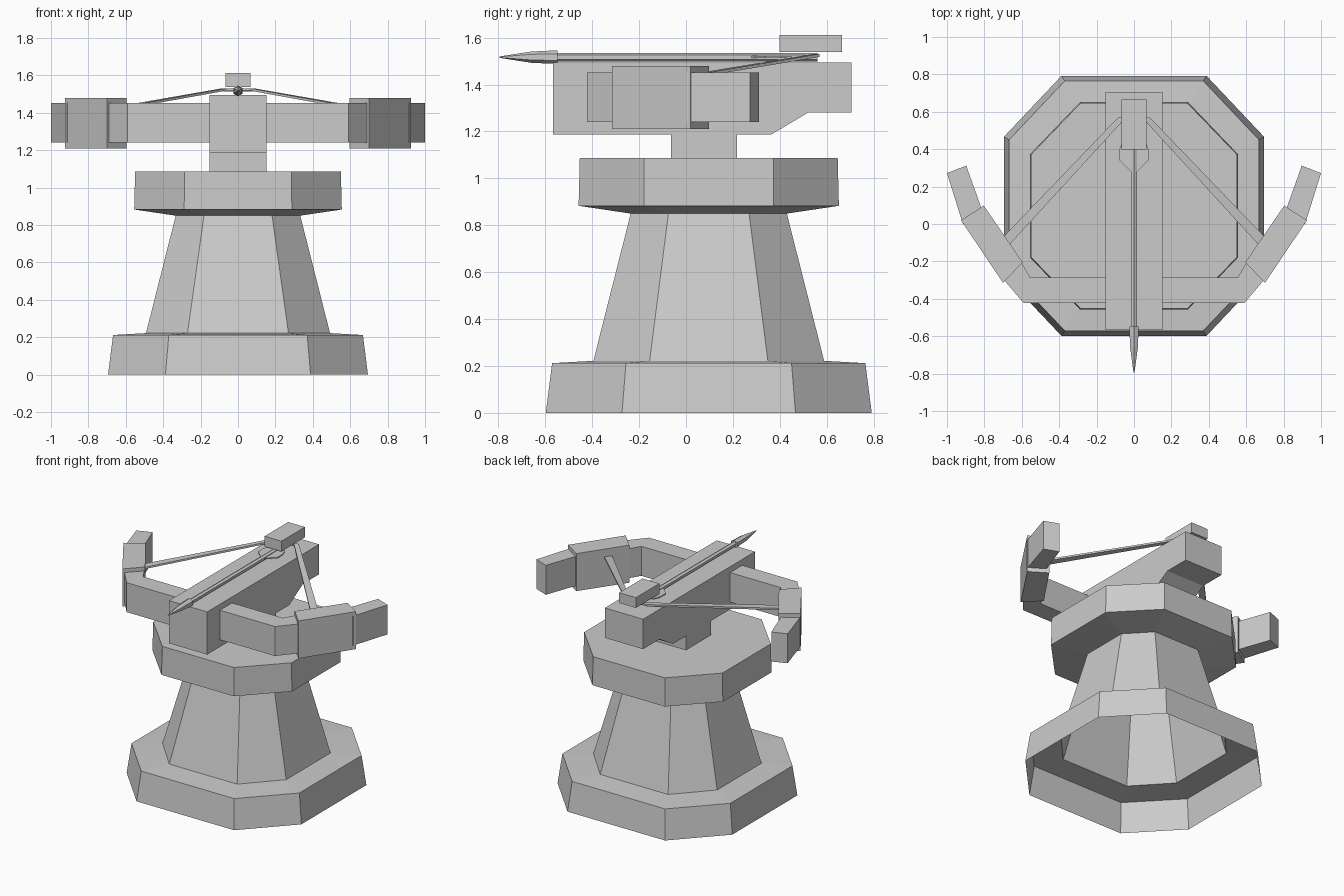
import bpy, bmesh, math
from mathutils import Vector

if "Cube" in bpy.data.objects:
    bpy.data.objects.remove(bpy.data.objects["Cube"])

grey = bpy.data.materials.new("stone grey")
grey.diffuse_color = (0.6, 0.6, 0.6, 1)
grey.use_nodes = True
grey.node_tree.nodes["Principled BSDF"].inputs["Base Color"].default_value = grey.diffuse_color


def finish(name, bm):
    bmesh.ops.recalc_face_normals(bm, faces=bm.faces)
    mesh = bpy.data.meshes.new(name)
    bm.to_mesh(mesh)
    bm.free()
    mesh.materials.append(grey)
    obj = bpy.data.objects.new(name, mesh)
    bpy.context.collection.objects.link(obj)
    return obj


def prism(name, outline, lo, hi, axis="z", side=1):
    """Extrude a 2D outline: along z from (x, y), or along x from (y, z)."""
    bm = bmesh.new()
    place = (lambda p, h: (p[0] * side, p[1], h)) if axis == "z" else (lambda p, h: (h, p[0], p[1]))
    a = [bm.verts.new(place(p, lo)) for p in outline]
    b = [bm.verts.new(place(p, hi)) for p in outline]
    bm.faces.new(a)
    bm.faces.new(b)
    for i in range(len(a)):
        j = (i + 1) % len(a)
        bm.faces.new((a[i], a[j], b[j], b[i]))
    return finish(name, bm)


def box(name, x, y0, y1, z0, z1):
    return prism(name, [(-x, y0), (x, y0), (x, y1), (-x, y1)], z0, z1)


def loft(name, rings, caps):
    """Skin a list of point rings; caps lists the ring indices to close."""
    bm = bmesh.new()
    rows = [[bm.verts.new(p) for p in ring] for ring in rings]
    for a, b in zip(rows, rows[1:]):
        for i in range(len(a)):
            j = (i + 1) % len(a)
            bm.faces.new((a[i], a[j], b[j], b[i]))
    for c in caps:
        bm.faces.new(rows[c])
    return finish(name, bm)


def octagon(half, fx, fy, z):
    """Chamfered square around the tower axis; fx, fy are half flat lengths."""
    quarter = [(half, -fy), (half, fy), (fx, half), (-fx, half)]
    pts = quarter + [(-x, -y) for x, y in quarter]
    return [(x, y + 0.097, z) for x, y in pts]


# Hollow tower, open underneath: plinth, tapered shaft, flared platform
tower = loft("tower", [
    octagon(0.695, 0.388, 0.37, 0.0),
    octagon(0.668, 0.37, 0.353, 0.212),
    octagon(0.492, 0.27, 0.252, 0.222),
    octagon(0.333, 0.182, 0.172, 0.85),
    octagon(0.555, 0.288, 0.277, 0.883),
    octagon(0.55, 0.285, 0.275, 1.087),
], [5])

# Pivot and stock
box("pivot", 0.152, -0.065, 0.217, 1.08, 1.2)
prism("stock", [(-0.567, 1.188), (0.365, 1.188), (0.52, 1.28), (0.705, 1.28),
                (0.705, 1.495), (-0.567, 1.495)], -0.152, 0.152, "x")
box("trigger_block", 0.067, 0.398, 0.665, 1.538, 1.612)

# Bow: centre bar and mirrored limbs
half_bar = [(0.59, -0.423), (0.69, -0.305), (0.605, -0.2), (0.555, -0.285)]
prism("bow_bar", half_bar + [(-x, y) for x, y in reversed(half_bar)], 1.24, 1.452)
for side, tag in ((1, "right"), (-1, "left")):
    prism(tag + "_limb_sleeve", [(0.70, -0.315), (0.925, 0.02), (0.803, 0.098), (0.595, -0.205)],
          1.21, 1.48, side=side)
    prism(tag + "_limb_tip", [(0.915, 0.0), (1.0, 0.272), (0.897, 0.312), (0.80, 0.04)],
          1.24, 1.452, side=side)
    # String strand, sloping down from the trigger to the limb
    ends = [[(0.705, -0.075, 1.41), (0.665, -0.11, 1.41)],
            [(0.085, 0.57, 1.518), (0.065, 0.545, 1.518)],
            [(0.0, 0.57, 1.518), (0.0, 0.545, 1.518)]]
    rings = [[(x * side, y, z + h) for x, y, z, h in
              (e[0] + (0,), e[1] + (0,), e[1] + (0.013,), e[0] + (0.013,))] for e in ends]
    loft(tag + "_string", rings, [0, 2])
    # Flat fletching
    prism(tag + "_fletching", [(0.0, 0.27), (0.017, 0.28), (0.077, 0.34), (0.077, 0.40),
                               (0.06, 0.45), (0.0, 0.45)], 1.514, 1.522, side=side)


def hexagon(r, y):
    return [(r * math.sin(i * math.pi / 3), y, 1.517 + r * math.cos(i * math.pi / 3)) for i in range(6)]


# Bolt: hexagonal shaft and pointed head
loft("bolt_shaft", [hexagon(0.018, -0.56), hexagon(0.018, 0.56)], [0, 1])
loft("bolt_head", [hexagon(0.029, -0.548), hexagon(0.024, -0.66), hexagon(0.003, -0.795)], [0, 2])
